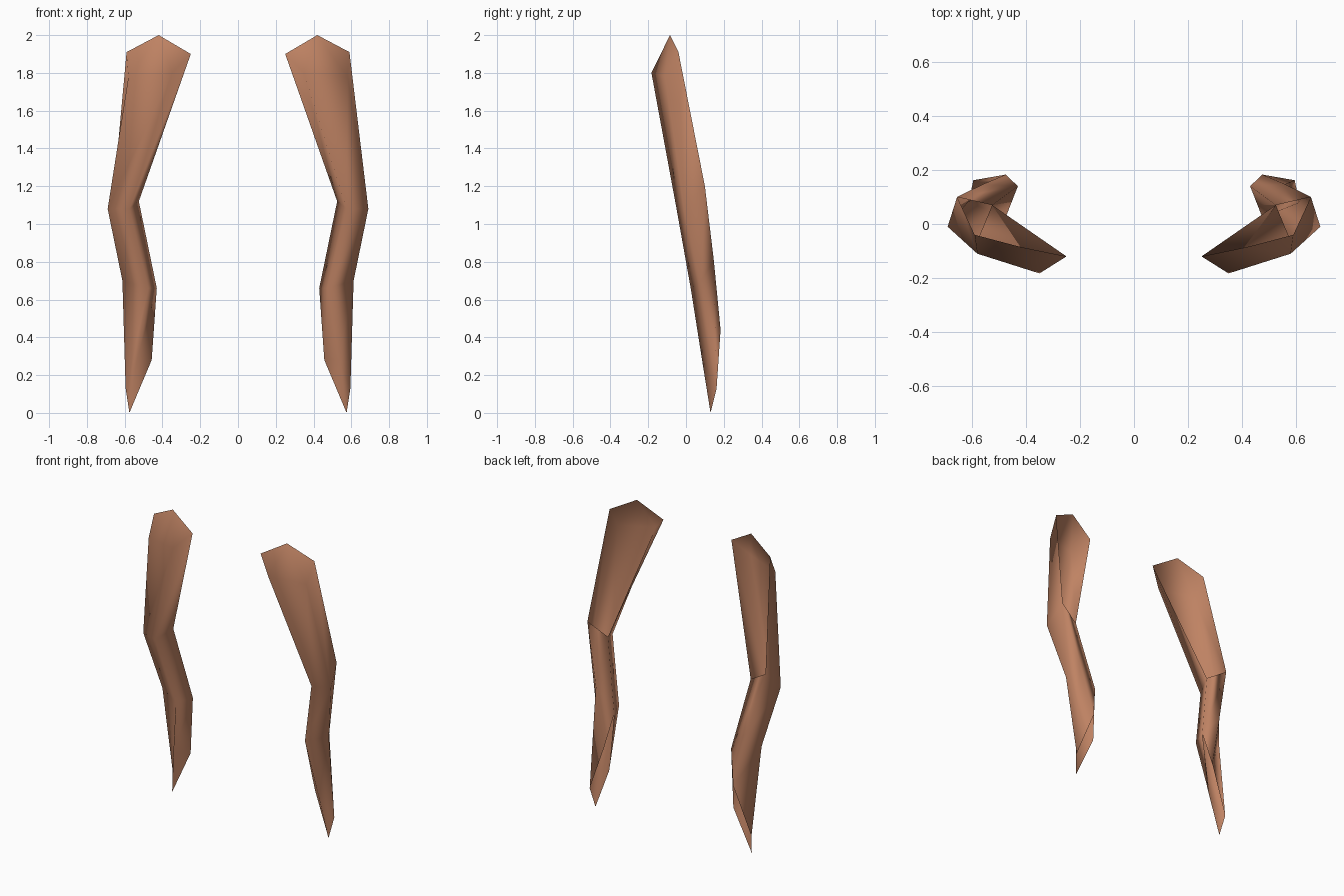
import bpy, bmesh

if "Cube" in bpy.data.objects:
    bpy.data.objects.remove(bpy.data.objects["Cube"])

clay = bpy.data.materials.new("warm_brown")
clay.diffuse_color = (0.52, 0.225, 0.125, 1)
clay.use_nodes = True
clay.node_tree.nodes["Principled BSDF"].inputs["Base Color"].default_value = clay.diffuse_color

# Cross-sections from top to bottom: inner, back, outer, front corner
RINGS = [
    [(0.25, -0.12, 1.90), (0.59, -0.04, 1.91), (0.58, -0.11, 1.78), (0.35, -0.183, 1.80)],
    [(0.525, 0.07, 1.12), (0.655, 0.10, 1.20), (0.69, -0.01, 1.08), (0.575, -0.05, 1.08)],
    [(0.43, 0.14, 0.66), (0.56, 0.147, 0.81), (0.612, 0.08, 0.70), (0.475, 0.025, 0.66)],
    [(0.457, 0.155, 0.28), (0.475, 0.183, 0.44), (0.595, 0.162, 0.13), (0.535, 0.085, 0.28)],
]
CROWN = (0.42, -0.085, 2.0)
TIP = (0.575, 0.13, 0.0)


def strand(name, side):
    bm = bmesh.new()

    def vert(p):
        return bm.verts.new((p[0] * side, p[1], p[2]))

    def face(*verts):
        # Keep the outside facing out on the mirrored strand
        bm.faces.new(verts if side > 0 else verts[::-1]).smooth = True

    rings = [[vert(p) for p in ring] for ring in RINGS]
    crown, tip = vert(CROWN), vert(TIP)
    top, mid, knee, low = rings
    # Rounded front and side walls; the upper back stays open
    for a, b in zip(rings, rings[1:]):
        for j in (1, 2, 3):
            k = (j + 1) % 4
            face(a[j], a[k], b[k], b[j])
    # Closed middle of the back
    face(mid[0], mid[1], knee[1], knee[0])
    face(knee[0], knee[1], low[1])
    # Sloping top facets
    for j in (1, 2, 3):
        face(top[(j + 1) % 4], top[j], crown)
    # Pointed lower end, open on the inner back
    for j in (2, 3):
        face(low[j], low[(j + 1) % 4], tip)

    mesh = bpy.data.meshes.new(name)
    bm.to_mesh(mesh)
    bm.free()
    mesh.materials.append(clay)
    bpy.context.collection.objects.link(bpy.data.objects.new(name, mesh))


# Mirrored pair of tapering strands
strand("right_strand", 1)
strand("left_strand", -1)
